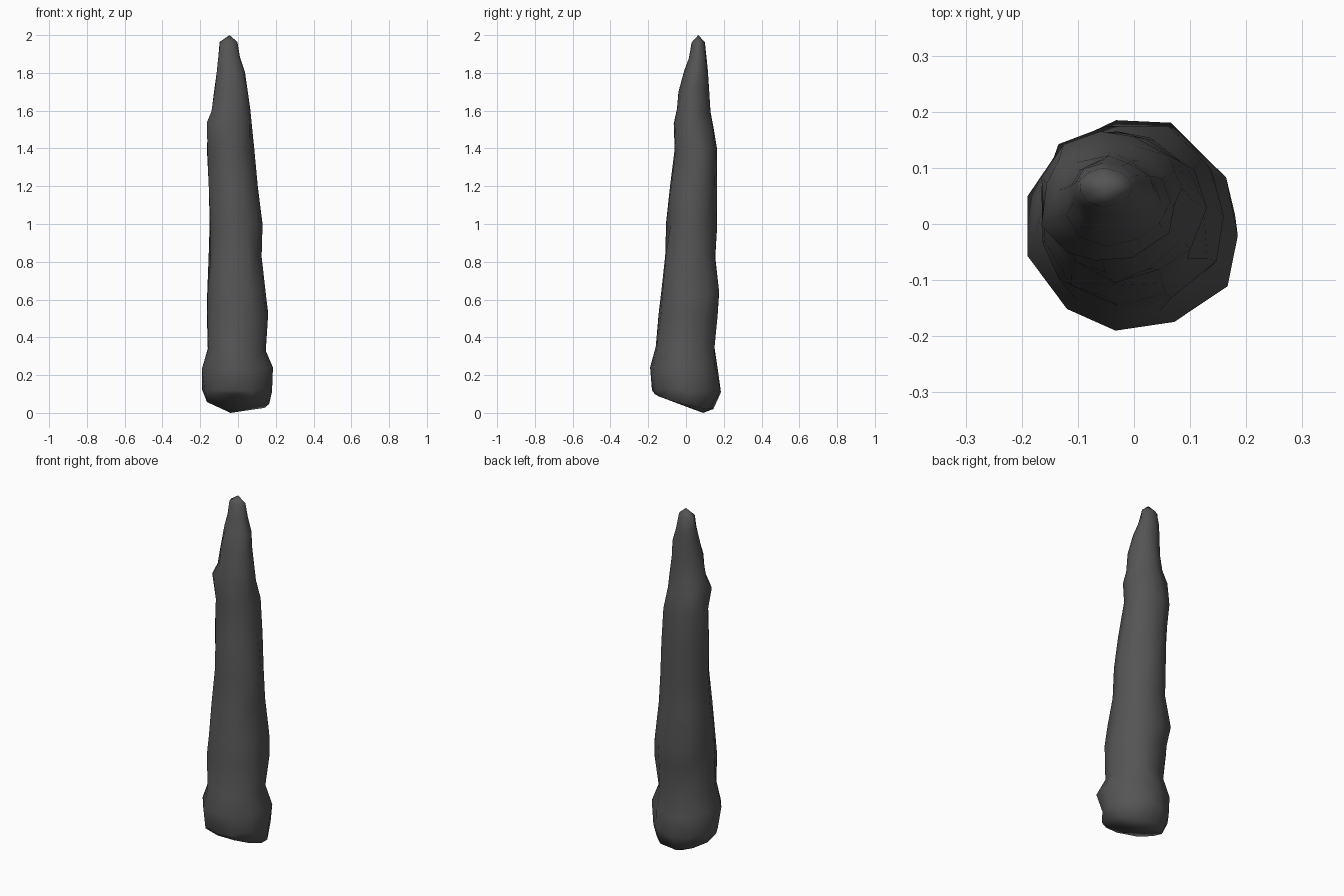
import bpy, bmesh, math, random

if "Cube" in bpy.data.objects:
    bpy.data.objects.remove(bpy.data.objects["Cube"])
random.seed(4)

# Ring bounds up the spike: z, x min, x max, y min, y max
RINGS = [
    (0.12, -.19, .18, -.18, .185),
    (0.23, -.19, .185, -.19, .17),
    (0.34, -.16, .147, -.16, .15),
    (0.52, -.165, .16, -.145, .167),
    (0.64, -.163, .147, -.13, .175),
    (0.83, -.155, .125, -.11, .155),
    (1.00, -.15, .13, -.105, .165),
    (1.20, -.155, .105, -.085, .163),
    (1.40, -.165, .085, -.06, .165),
    (1.53, -.165, .072, -.065, .143),
    (1.60, -.14, .065, -.048, .13),
    (1.71, -.125, .05, -.04, .122),
    (1.81, -.113, .037, -.01, .115),
    (1.88, -.105, .01, .015, .11),
    (1.96, -.097, -.003, .03, .10),
]
SIDES = 11


def ring_points(x0, x1, y0, y1, rough):
    """Lumpy ring stretched to fill the given bounds."""
    pts = []
    for i in range(SIDES):
        a = 2 * math.pi * (i + random.uniform(-.15, .15)) / SIDES
        r = 1 + random.uniform(-rough, rough)
        pts.append((r * math.cos(a), r * math.sin(a)))
    def fit(vals, lo, hi):
        a, b = min(vals), max(vals)
        return [lo + (v - a) / (b - a) * (hi - lo) for v in vals]
    return list(zip(fit([p[0] for p in pts], x0, x1), fit([p[1] for p in pts], y0, y1)))


bm = bmesh.new()
loops = []

# Slanted underside rim, lowest toward the back
rim = ring_points(-.165, .165, -.165, .145, .03)
loops.append([bm.verts.new((x, y, max(.02, .055 - .26 * y - .07 * x))) for x, y in rim])

# Body rings, with slightly uneven heights
for z, *bounds in RINGS:
    wob = .012 if z < 1.9 else .004
    loops.append([bm.verts.new((x, y, z + random.uniform(-wob, wob)))
                  for x, y in ring_points(*bounds, .05)])

for a, b in zip(loops, loops[1:]):
    for i in range(SIDES):
        j = (i + 1) % SIDES
        bm.faces.new((a[i], a[j], b[j], b[i]))

# Tip and lumpy base closing
tip = bm.verts.new((-.045, .065, 2.0))
base = bm.verts.new((-.04, .09, 0.0))
for i in range(SIDES):
    j = (i + 1) % SIDES
    bm.faces.new((loops[-1][i], loops[-1][j], tip))
    bm.faces.new((loops[0][j], loops[0][i], base))
bmesh.ops.triangulate(bm, faces=[f for f in bm.faces if len(f.verts) > 3])
bmesh.ops.recalc_face_normals(bm, faces=bm.faces[:])
for f in bm.faces:
    f.smooth = True

mesh = bpy.data.meshes.new("stone_spike")
bm.to_mesh(mesh)
bm.free()
spike = bpy.data.objects.new("stone_spike", mesh)
bpy.context.collection.objects.link(spike)

# Dark stone colour
mat = bpy.data.materials.new("dark_stone")
mat.diffuse_color = (.09, .09, .09, 1)
mat.use_nodes = True
mat.node_tree.nodes["Principled BSDF"].inputs["Base Color"].default_value = mat.diffuse_color
mesh.materials.append(mat)
